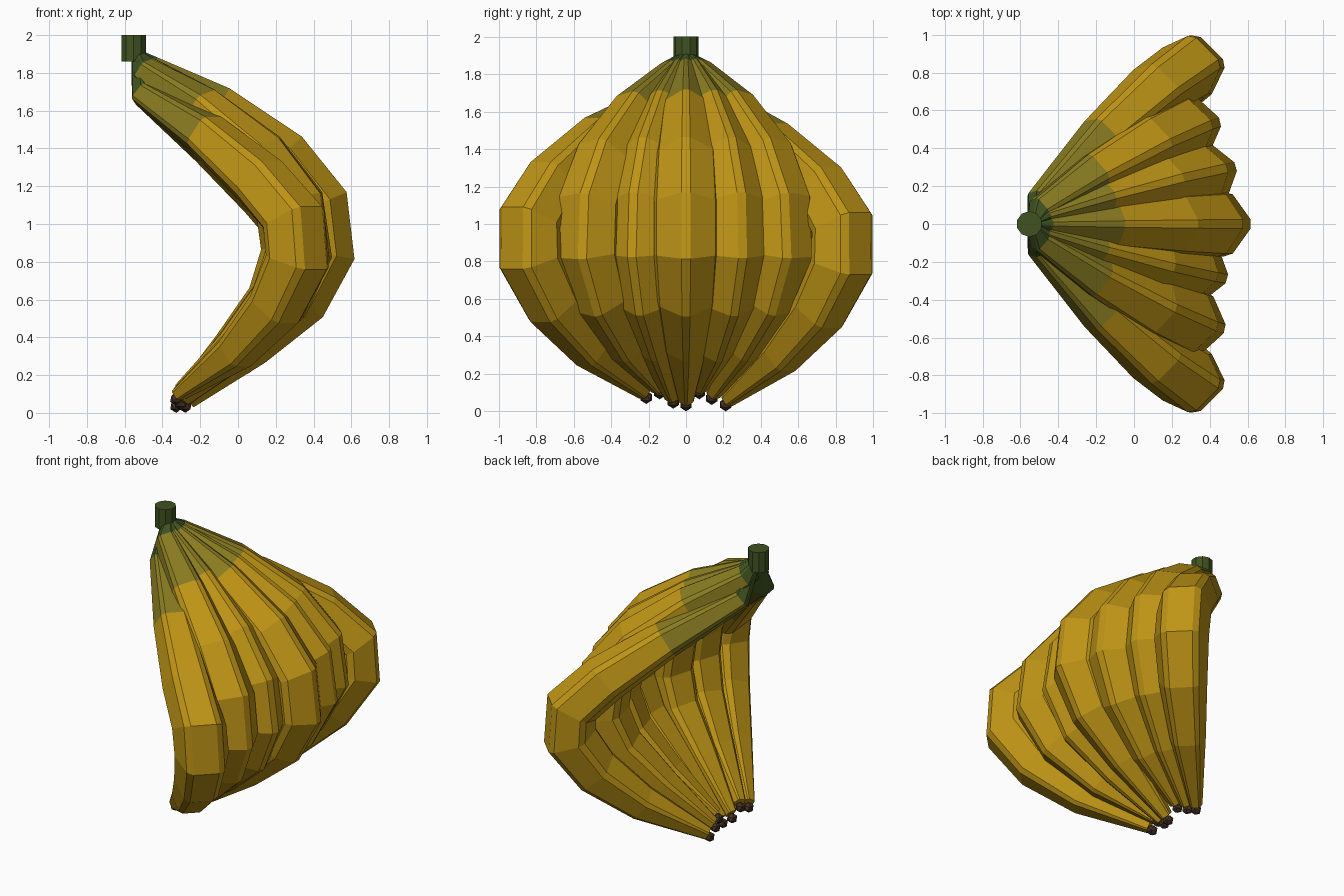
import bpy, bmesh, math
from mathutils import Vector, Matrix

if "Cube" in bpy.data.objects:
    bpy.data.objects.remove(bpy.data.objects["Cube"])

STEM = Vector((-0.553, 0, 0))


def material(name, rgb):
    m = bpy.data.materials.new(name)
    m.diffuse_color = (*rgb, 1)
    m.use_nodes = True
    m.node_tree.nodes["Principled BSDF"].inputs["Base Color"].default_value = m.diffuse_color
    return m


yellow = material("ripe_yellow", (0.52, 0.30, 0.008))
olive = material("unripe_olive", (0.25, 0.2, 0.015))
green = material("stem_green", (0.05, 0.085, 0.015))
brown = material("tip_brown", (0.06, 0.032, 0.018))


def finish(name, bm, mats):
    bmesh.ops.recalc_face_normals(bm, faces=bm.faces)
    me = bpy.data.meshes.new(name)
    bm.to_mesh(me)
    bm.free()
    for m in mats:
        me.materials.append(m)
    ob = bpy.data.objects.new(name, me)
    bpy.context.collection.objects.link(ob)
    return ob


# Centre lines (distance from stem, height): tight curve and wide curve
TIGHT = [(0.03, 1.89), (0.085, 1.82), (0.44, 1.615), (0.78, 1.35), (0.97, 1.10),
         (1.00, 0.845), (0.88, 0.60), (0.62, 0.35), (0.29, 0.085)]
WIDE = [(0.03, 1.88), (0.12, 1.69), (0.60, 1.47), (0.98, 1.22), (1.185, 1.02),
        (1.195, 0.81), (1.03, 0.57), (0.74, 0.33), (0.325, 0.085)]
# sideways sway of the outermost bananas, away from the middle
SWAY = [0, 0.045, 0.055, 0.03, -0.01, -0.025, -0.03, -0.025, -0.01]
RADII = [0.035, 0.075, 0.125, 0.16, 0.174, 0.174, 0.155, 0.115, 0.042]


def banana(i, azimuth, k, roll, tip_z, drop):
    az = math.radians(azimuth)
    out = Vector((math.cos(az), math.sin(az), 0))
    side = Vector((-math.sin(az), math.cos(az), 0))
    up = Vector((0, 0, 1))
    path = [Vector((a[0] + (b[0] - a[0]) * k, a[1] + (b[1] - a[1]) * max(k, 0)
                    - (drop if 1 < j < 8 else 0)))
            for j, (a, b) in enumerate(zip(TIGHT, WIDE))]
    path[-1].y = tip_z + 0.02
    bm = bmesh.new()
    rings = []
    for j, (p, r) in enumerate(zip(path, RADII)):
        d = (path[min(j + 1, 8)] - path[max(j - 1, 0)]).normalized()
        n = out * -d.y + up * d.x
        c = STEM + out * p.x + up * p.y + side * SWAY[j] * azimuth / 45
        ring = []
        # pentagon with clipped corners
        for s in range(5):
            for cut in (-8, 8):
                a = math.radians(roll + 72 * s + cut)
                ring.append(bm.verts.new(c + (n * math.cos(a) + side * math.sin(a)) * r))
        rings.append(ring)
    for j in range(8):
        for s in range(10):
            t = (s + 1) % 10
            f = bm.faces.new((rings[j][s], rings[j][t], rings[j + 1][t], rings[j + 1][s]))
            f.material_index = 0 if j == 0 else 1 if j == 1 else 2
    bm.faces.new(rings[0])
    bm.faces.new(rings[-1]).material_index = 2
    finish(f"banana_{i}", bm, (green, olive, yellow))

    # dried blossom nub at the tip
    bm = bmesh.new()
    pos = (STEM + out * (path[-1].x - 0.015) + up * (tip_z - 0.005)
           + side * SWAY[-1] * azimuth / 45)
    bmesh.ops.create_icosphere(bm, subdivisions=1, radius=0.036,
                               matrix=Matrix.Translation(pos))
    finish(f"blossom_tip_{i}", bm, (brown,))


# azimuth, curve width, roll, tip height, drop of the body
FAN = [(-45, 1, 36, 0.08, 0), (-32, 0.05, 20, 0.105, 0), (-16, -0.45, 0, 0.055, 0),
       (0, 0, 0, 0.041, 0), (16, -0.2, 0, 0.105, 0), (32, -0.1, -20, 0.075, 0),
       (45, 1, 36, 0.041, 0.03)]
for i, args in enumerate(FAN, 1):
    banana(i, *args)

# shared stem
bm = bmesh.new()
bmesh.ops.create_cone(bm, cap_ends=True, segments=10, radius1=0.068, radius2=0.068, depth=0.14,
                      matrix=Matrix.Translation(STEM + Vector((0, 0, 1.93))))
finish("stem", bm, (green,))
